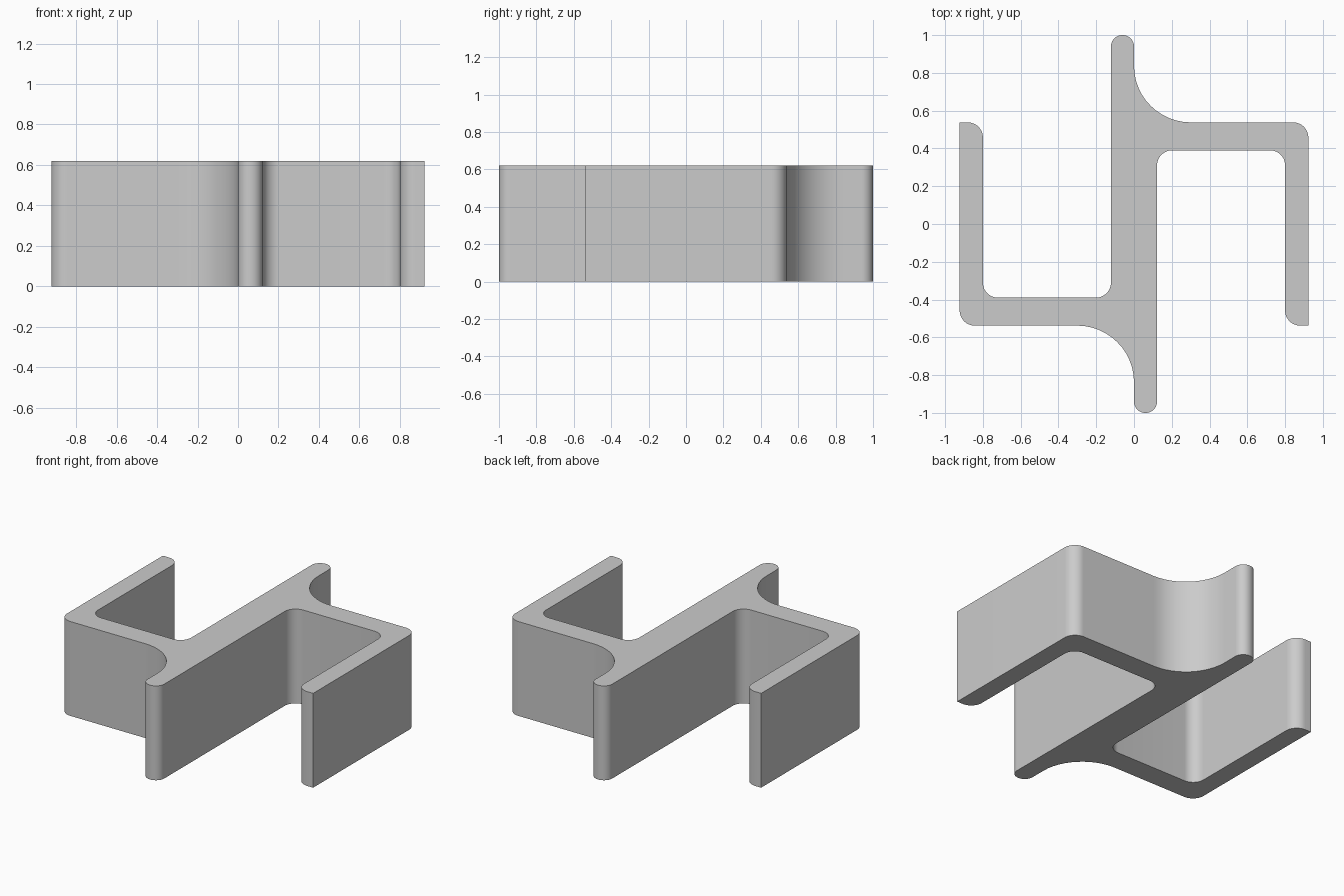
import bpy
import bmesh
import math
from mathutils import Vector

cube = bpy.data.objects.get("Cube")
if cube:
    bpy.data.objects.remove(cube)

HEIGHT = 0.62
STEPS = 12

# Half of the outline: corner x, corner y, fillet radius
half = [
    (0.122, -1.0, 0.06), (0.122, 0.39, 0.08), (0.8, 0.39, 0.08),
    (0.8, -0.538, 0.08), (0.923, -0.538, 0), (0.923, 0.538, 0.08),
    (0, 0.538, 0.3), (0, 1.0, 0.06),
]
# The other half is the same, turned half a circle
corners = half + [(-x, -y, r) for x, y, r in half]


def fillet(prev, corner, nxt, radius):
    """Points of the arc that rounds a square corner."""
    if radius == 0:
        return [corner]
    a = (prev - corner).normalized() * radius
    b = (nxt - corner).normalized() * radius
    centre = corner + a + b
    angles = [math.pi / 2 * i / STEPS for i in range(STEPS + 1)]
    return [centre - b * math.cos(t) - a * math.sin(t) for t in angles]


points = []
for i, (x, y, r) in enumerate(corners):
    before = Vector(corners[i - 1][:2])
    after = Vector(corners[(i + 1) % len(corners)][:2])
    points += fillet(before, Vector((x, y)), after, r)

# Extrude the outline into the bracket
bm = bmesh.new()
base = bm.faces.new([bm.verts.new((p.x, p.y, 0)) for p in points])
top = bmesh.ops.extrude_face_region(bm, geom=[base], use_keep_orig=True)
bmesh.ops.translate(bm, vec=(0, 0, HEIGHT),
                    verts=[v for v in top["geom"] if isinstance(v, bmesh.types.BMVert)])
bmesh.ops.recalc_face_normals(bm, faces=bm.faces)
mesh = bpy.data.meshes.new("bracket")
bm.to_mesh(mesh)
bm.free()
bracket = bpy.data.objects.new("bracket", mesh)
bpy.context.collection.objects.link(bracket)

# Plain grey
grey = bpy.data.materials.new("plain grey")
grey.use_nodes = True
colour = (0.6, 0.6, 0.6, 1)
grey.diffuse_color = colour
grey.node_tree.nodes["Principled BSDF"].inputs["Base Color"].default_value = colour
mesh.materials.append(grey)

# Smooth fillets, sharp rims
bpy.context.view_layer.objects.active = bracket
bracket.select_set(True)
bpy.ops.object.shade_smooth_by_angle(angle=math.radians(30))
